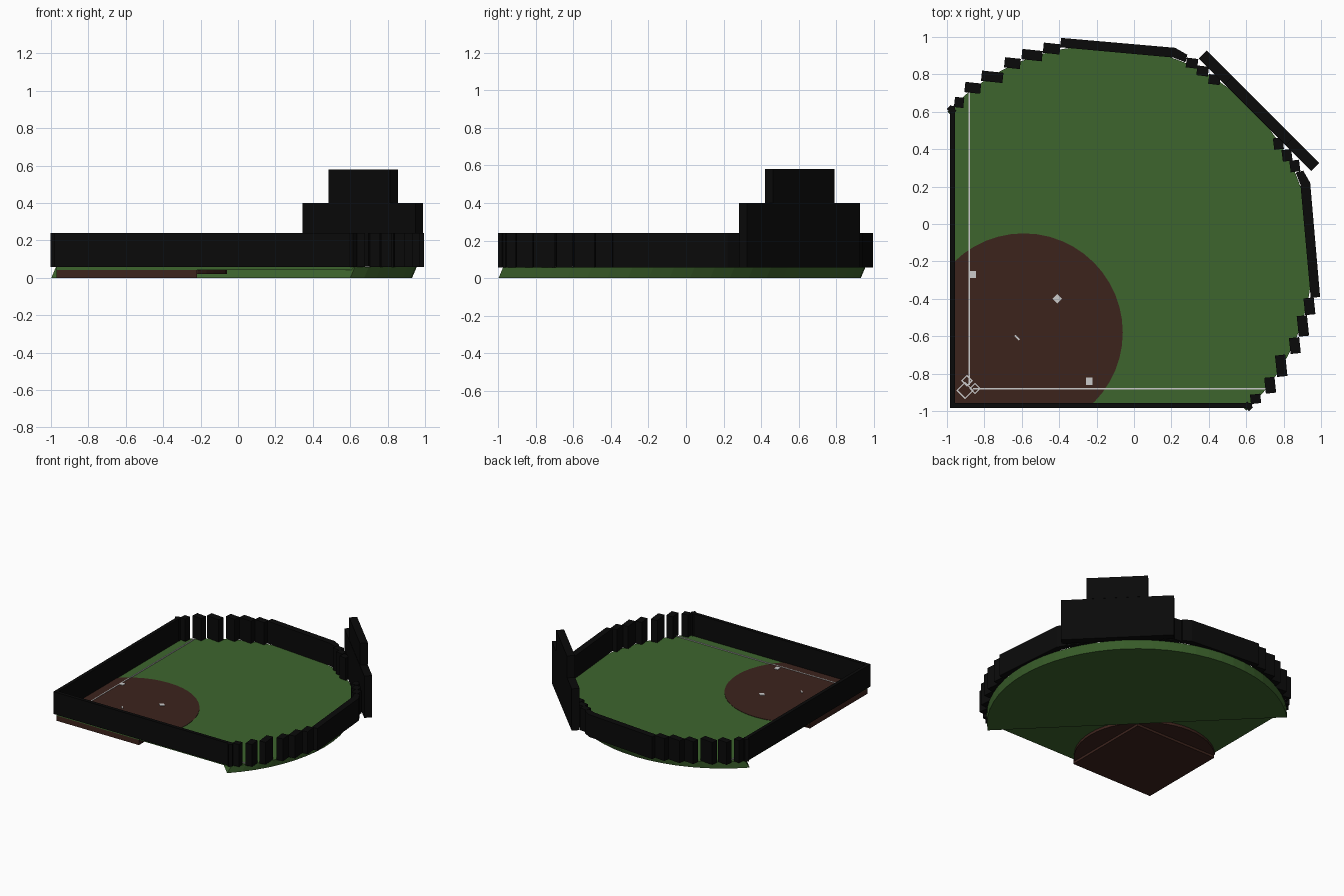
import bpy, bmesh, math

if "Cube" in bpy.data.objects:
    bpy.data.objects.remove(bpy.data.objects["Cube"])


def material(name, rgb):
    m = bpy.data.materials.new(name)
    m.diffuse_color = (*rgb, 1)
    m.use_nodes = True
    m.node_tree.nodes["Principled BSDF"].inputs["Base Color"].default_value = m.diffuse_color
    return m


GRASS = material("grass_green", (0.048, 0.13, 0.027))
DIRT = material("dirt_brown", (0.046, 0.017, 0.012))
BLACK = material("wall_black", (0.003, 0.003, 0.003))
CHALK = material("chalk_white", (0.6, 0.6, 0.58))


def prism(name, pts, z0, z1, mat, shift=0.0):
    """Extruded outline; the bottom can be sheared along the diagonal."""
    bm = bmesh.new()
    low = [bm.verts.new((x + shift, y + shift, z0)) for x, y in pts]
    top = [bm.verts.new((x, y, z1)) for x, y in pts]
    bm.faces.new(low[::-1])
    bm.faces.new(top)
    n = len(pts)
    for i in range(n):
        j = (i + 1) % n
        bm.faces.new((low[i], low[j], top[j], top[i]))
    bmesh.ops.recalc_face_normals(bm, faces=bm.faces[:])
    me = bpy.data.meshes.new(name)
    bm.to_mesh(me)
    bm.free()
    me.materials.append(mat)
    ob = bpy.data.objects.new(name, me)
    bpy.context.collection.objects.link(ob)
    return ob


def rect(cx, cy, w, d, deg=0):
    c, s = math.cos(math.radians(deg)), math.sin(math.radians(deg))
    corners = ((-w, -d), (w, -d), (w, d), (-w, d))
    return [(cx + (x * c - y * s) / 2, cy + (x * s + y * c) / 2) for x, y in corners]


def both(name, pts, z0, z1, mat):
    """Part plus its mirror image across the field's diagonal."""
    prism(name + "_left", pts, z0, z1, mat)
    prism(name + "_right", [(y, x) for x, y in pts], z0, z1, mat)


# Outfield: thick half disc beyond the diagonal
C, R = -0.175, 1.13
arc = [math.radians(-45 + 180 * i / 32) for i in range(33)]
prism("outfield", [(C + R * math.cos(a), C + R * math.sin(a)) for a in arc],
      0.0, 0.057, GRASS, shift=-0.024)

# Infield: thin grass triangle
prism("infield", [(-0.97, -0.97), (0.62, -0.97), (-0.97, 0.62)], 0.042, 0.057, GRASS)

# Dirt: clipped disc over a square base
ring = [math.radians(360 * i / 48) for i in range(48)]
prism("dirt_circle", [(max(-0.97, -0.59 + 0.53 * math.cos(a)),
                       max(-0.97, -0.58 + 0.53 * math.sin(a))) for a in ring],
      0.02, 0.06, DIRT)
prism("dirt_base", rect(-0.595, -0.595, 0.75, 0.75), 0.0, 0.059, DIRT)

# Straight foul walls
Z0, Z1 = 0.057, 0.24
both("foul_wall", [(-0.985, -0.985), (-0.957, -0.985), (-0.957, 0.63),
                   (-0.985, 0.63)], Z0, Z1, BLACK)
both("wall_corner", rect(-0.975, 0.61, 0.03, 0.045, 45), Z0, Z1, BLACK)

# Stepped outfield wall blocks
steps = [(-0.935, 0.65, 0.05), (-0.862, 0.728, 0.085), (-0.758, 0.787, 0.115),
         (-0.65, 0.86, 0.085), (-0.545, 0.903, 0.11), (-0.44, 0.938, 0.09)]
for i, (x, y, w) in enumerate(steps):
    both(f"step_wall_{i}", rect(x, y, w, 0.055, -6), Z0, Z1, BLACK)
for i, (x, y) in enumerate([(0.31, 0.86), (0.367, 0.818), (0.43, 0.772)]):
    both(f"small_step_{i}", rect(x, y, 0.062, 0.052, -7), Z0, Z1, BLACK)

# Long bent outfield wall
both("long_wall", [(-0.395, 0.945), (0.21, 0.89), (0.275, 0.865), (0.285, 0.905),
                   (0.22, 0.942), (-0.39, 0.995)], Z0, Z1, BLACK)

# Stepped scoreboard
prism("scoreboard_lower", rect(0.668, 0.605, 0.852, 0.06, -45), Z0, 0.40, BLACK)
prism("scoreboard_upper", rect(0.67, 0.605, 0.463, 0.06, -45), 0.40, 0.58, BLACK)

# Foul lines, bases and pitching plate
T0, T1 = 0.057, 0.064
both("foul_line", [(-0.884, -0.862), (-0.876, -0.862), (-0.876, 0.72),
                   (-0.884, 0.72)], T0, T1 - 0.001, CHALK)
for name, x, y, w, d, deg in [("first_base", -0.24, -0.84, 0.035, 0.04, 0),
                              ("second_base", -0.41, -0.40, 0.036, 0.036, 45),
                              ("third_base", -0.862, -0.27, 0.036, 0.036, 0),
                              ("pitching_plate", -0.625, -0.607, 0.034, 0.01, -45)]:
    prism(name, rect(x, y, w, d, deg), T0, T1, CHALK)

# Chalk boxes around home: four thin strips each
for name, bx, by, size in [("catcher_box", -0.903, -0.89, 0.06),
                           ("left_batter_box", -0.893, -0.838, 0.038),
                           ("right_batter_box", -0.85, -0.88, 0.038)]:
    for k in range(4):
        a = math.radians(45 + 90 * k)
        prism(f"{name}_{k}", rect(bx + size / 2 * math.cos(a), by + size / 2 * math.sin(a),
                                  0.006, size + 0.006, 45 + 90 * k), T0, T1, CHALK)
